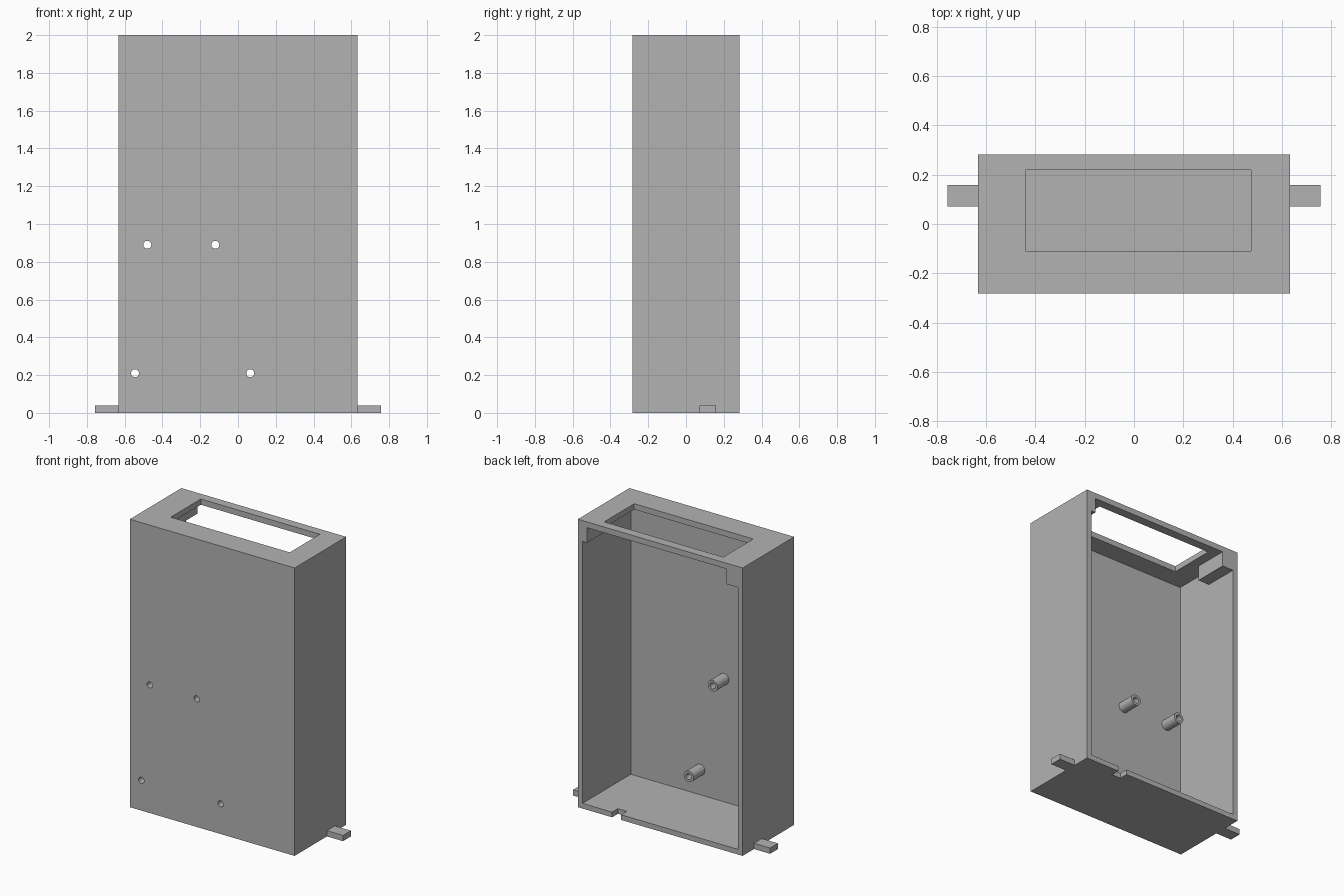
import bpy
import bmesh
from math import radians
from mathutils import Matrix, Vector

cube = bpy.data.objects.get("Cube")
if cube:
    bpy.data.objects.remove(cube, do_unlink=True)

grey = bpy.data.materials.new("plain grey")
grey.use_nodes = True
grey.diffuse_color = (0.45, 0.45, 0.45, 1)
grey.node_tree.nodes["Principled BSDF"].inputs["Base Color"].default_value = grey.diffuse_color

# Overall half sizes, height and wall thickness
HX, HY, H, WALL = 0.633, 0.283, 2.0, 0.036
HOLE_R, POST_R, POST_LEN = 0.021, 0.038, 0.125
HOLES = {"upper_right": (-0.48, 0.89), "upper_left": (-0.12, 0.89),
         "lower_right": (-0.545, 0.21), "lower_left": (0.065, 0.21)}


def finish(name, bm):
    mesh = bpy.data.meshes.new(name)
    bmesh.ops.recalc_face_normals(bm, faces=bm.faces)
    bm.to_mesh(mesh)
    bm.free()
    mesh.materials.append(grey)
    obj = bpy.data.objects.new(name, mesh)
    bpy.context.collection.objects.link(obj)
    return obj


def box(name, x, y, z):
    """Box from (min, max) ranges."""
    bm = bmesh.new()
    bmesh.ops.create_cube(bm, size=1)
    size = Vector([r[1] - r[0] for r in (x, y, z)])
    mid = Vector([(r[1] + r[0]) / 2 for r in (x, y, z)])
    bmesh.ops.transform(bm, matrix=Matrix.Translation(mid) @ Matrix.Diagonal(size).to_4x4(), verts=bm.verts)
    return finish(name, bm)


def rod(name, x, z, y0, y1, radius):
    """Cylinder running front to back."""
    bm = bmesh.new()
    place = Matrix.Translation((x, (y0 + y1) / 2, z)) @ Matrix.Rotation(radians(90), 4, "X")
    bmesh.ops.create_cone(bm, cap_ends=True, segments=32, radius1=radius, radius2=radius,
                          depth=y1 - y0, matrix=place)
    return finish(name, bm)


def cut(obj, cutter):
    cutter.hide_render = True
    mod = obj.modifiers.new("cut", "BOOLEAN")
    mod.operation = "DIFFERENCE"
    mod.solver = "EXACT"
    mod.object = cutter
    bpy.context.view_layer.objects.active = obj
    bpy.ops.object.modifier_apply(modifier=mod.name)
    bpy.data.objects.remove(cutter, do_unlink=True)


def smooth(obj):
    bpy.ops.object.select_all(action="DESELECT")
    obj.select_set(True)
    bpy.context.view_layer.objects.active = obj
    bpy.ops.object.shade_smooth_by_angle(angle=radians(30))


# Case: open at the back, with a top window and a cable notch in the floor
case = box("case", (-HX, HX), (-HY, HY), (0, H))
cut(case, box("cavity", (-HX + WALL, HX - WALL), (-HY + WALL, 1), (WALL, H - 0.04)))
cut(case, box("window", (-0.44, 0.475), (-0.11, 0.22), (1.9, 2.1)))
cut(case, box("notch", (0.3, 0.37), (0.22, 0.4), (-0.1, 0.1)))

# Screw holes in the front, each with a hollow post behind it
for place, (x, z) in HOLES.items():
    cut(case, rod("hole", x, z, -0.4, -0.2, HOLE_R))
    inner = -HY + WALL
    post = rod(place + "_post", x, z, inner, inner + POST_LEN, POST_R)
    cut(post, rod("bore", x, z, -0.4, 0.0, HOLE_R))
    smooth(post)
smooth(case)

# Mounting tabs at the foot of both sides
for side, s in (("left", 1), ("right", -1)):
    box(side + "_tab", sorted((s * HX, s * 0.757)), (0.072, 0.158), (0, 0.04))

# Blocks in the upper corners for the back cover
box("left_corner_block", (0.563, HX - WALL), (0.04, HY), (1.855, H - 0.04))
box("right_corner_block", (-HX + WALL, -0.51), (0.04, HY), (1.855, H - 0.04))
